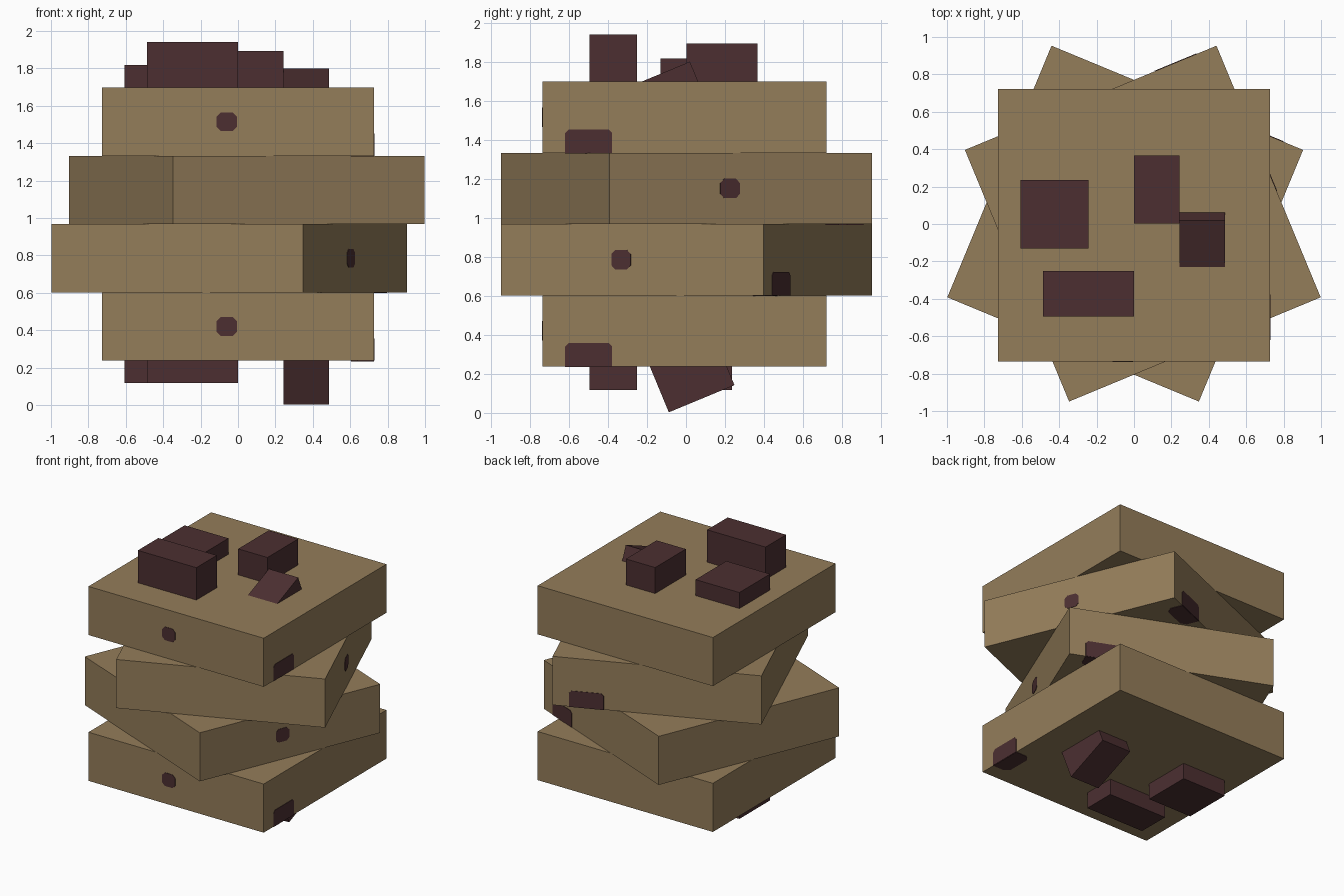
import bpy, bmesh, math
from mathutils import Matrix, Vector

if "Cube" in bpy.data.objects:
    bpy.data.objects.remove(bpy.data.objects["Cube"], do_unlink=True)


def material(name, srgb):
    lin = [((c / 255 + 0.055) / 1.055) ** 2.4 for c in srgb] + [1.0]
    mat = bpy.data.materials.new(name)
    mat.use_nodes = True
    mat.diffuse_color = lin
    bsdf = next(n for n in mat.node_tree.nodes if n.type == "BSDF_PRINCIPLED")
    bsdf.inputs["Base Color"].default_value = lin
    bsdf.inputs["Roughness"].default_value = 0.8
    return mat


DOUGH = material("baked tan", (148, 125, 90))
CHOC = material("dark chocolate", (76, 47, 49))


def finish(name, bm, mat, matrix=Matrix()):
    bmesh.ops.recalc_face_normals(bm, faces=bm.faces)
    mesh = bpy.data.meshes.new(name)
    bm.to_mesh(mesh)
    bm.free()
    mesh.materials.append(mat)
    obj = bpy.data.objects.new(name, mesh)
    obj.matrix_world = matrix
    bpy.context.collection.objects.link(obj)
    return obj


def box(name, lo, hi, mat, matrix=Matrix()):
    lo, hi = Vector(lo), Vector(hi)
    bm = bmesh.new()
    bmesh.ops.create_cube(bm, size=1)
    bmesh.ops.scale(bm, vec=hi - lo, verts=bm.verts)
    bmesh.ops.translate(bm, vec=(lo + hi) / 2, verts=bm.verts)
    return finish(name, bm, mat, matrix)


def plate(name, origin, u, v, w, h, cuts, matrix):
    """Thin w x h plate; cuts are the chamfers of its lower and upper corners."""
    a, b = cuts
    pts = [(-w/2 + a, 0), (w/2 - a, 0), (w/2, a), (w/2, h - b),
           (w/2 - b, h), (-w/2 + b, h), (-w/2, h - b), (-w/2, a)]
    pts = list(dict.fromkeys(pts))
    o, u, v = Vector(origin), Vector(u), Vector(v)
    n = u.cross(v)
    bm = bmesh.new()
    face = bm.faces.new([bm.verts.new(o + u * x + v * y - n * 0.002) for x, y in pts])
    new = bmesh.ops.extrude_face_region(bm, geom=[face])["geom"]
    bmesh.ops.translate(bm, vec=n * 0.005,
                        verts=[g for g in new if isinstance(g, bmesh.types.BMVert)])
    return finish(name, bm, CHOC, matrix)


# Stacked square slabs: name, centre x, centre y, bottom z, turn in degrees
R, H = 0.728, 0.365
SLABS = [("bottom", 0, -0.007, 0.237, 0),
         ("lower_middle", -0.047, 0.002, 0.602, 67.5),
         ("upper_middle", 0.047, 0.002, 0.967, 112.5),
         ("top", 0, -0.007, 1.332, 0)]
for name, x, y, z, turn in SLABS:
    m = Matrix.Translation((x, y, z)) @ Matrix.Rotation(math.radians(turn), 4, "Z")
    box(name + "_cookie", (-R, -R, 0), (R, R, H), DOUGH, m)
    # Round chip on one side, and a chip wrapped over the next lower edge
    plate(name + "_side_chip", (-0.06, -R, 0.133), (1, 0, 0), (0, 0, 1),
          0.108, 0.1, (0.022, 0.022), m)
    plate(name + "_edge_chip", (R, -0.492, 0), (0, 1, 0), (0, 0, 1),
          0.242, 0.12, (0, 0.018), m)
    plate(name + "_underside_chip", (R, -0.492, 0), (0, -1, 0), (-1, 0, 0),
          0.242, 0.125, (0, 0.035), m)

# Upright chips on the top: low corner, high corner
box("top_chip_square", (-0.608, -0.13, 1.6), (-0.244, 0.235, 1.817), CHOC)
box("top_chip_long", (-0.486, -0.494, 1.6), (0, -0.251, 1.94), CHOC)
box("top_chip_back", (0, 0.002, 1.6), (0.243, 0.366, 1.892), CHOC)

# Upright chips under the base
box("base_chip_square", (-0.608, -0.13, 0.117), (-0.244, 0.235, 0.35), CHOC)
box("base_chip_long", (-0.486, -0.494, 0.117), (0, -0.251, 0.35), CHOC)

# Tilted chips, placed by one corner
tilt = Matrix.Rotation(math.radians(22.5), 4, "X")
box("top_chip_tilted", (0.243, -0.364, -0.243), (0.486, 0, 0), CHOC,
    Matrix.Translation((0, 0.02, 1.8)) @ tilt)
box("base_chip_tilted", (0.243, 0, 0), (0.486, 0.364, 0.364), CHOC,
    Matrix.Translation((0, -0.088, 0.003)) @ tilt)
